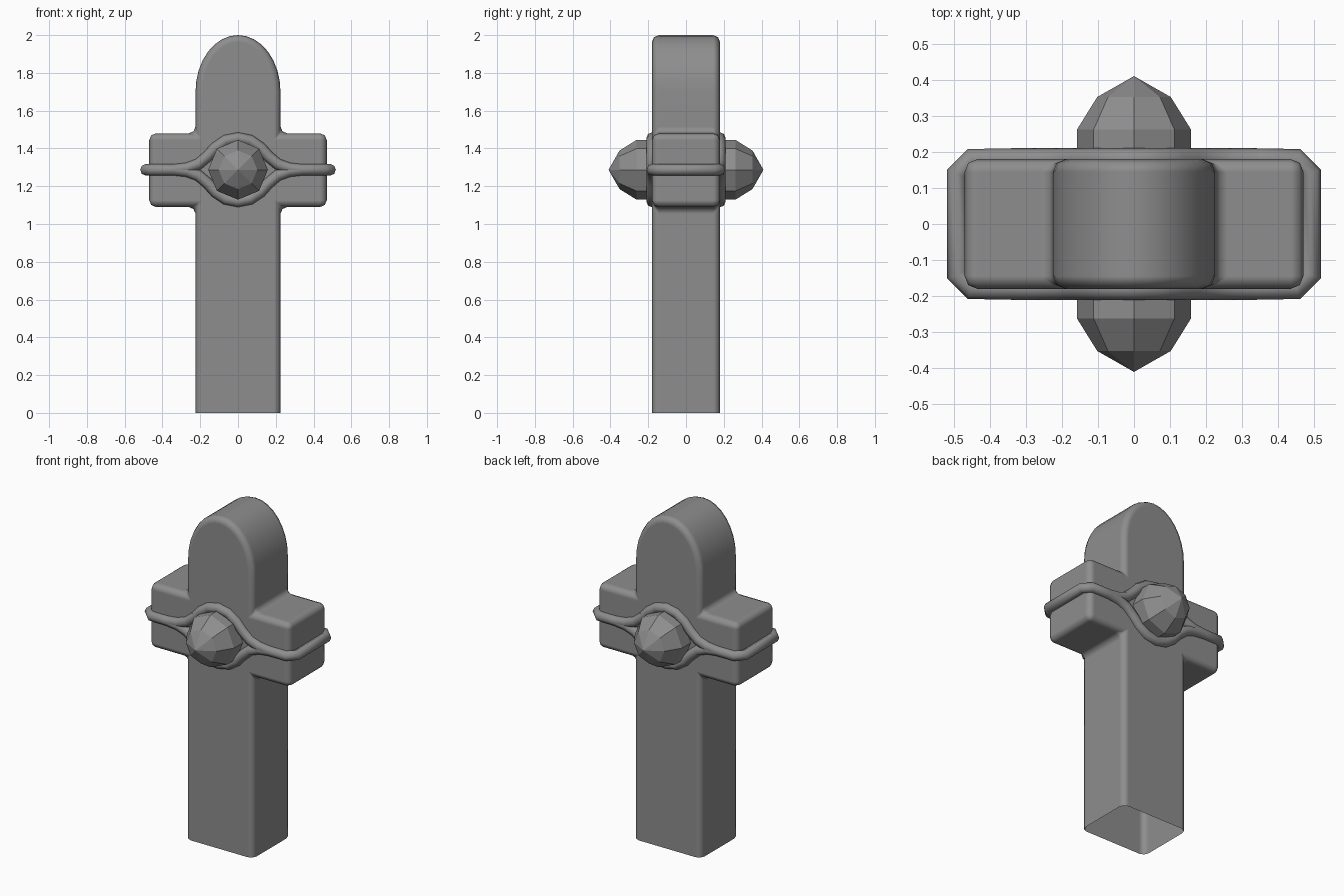
import bpy, bmesh, math
from mathutils import Matrix

if "Cube" in bpy.data.objects:
    bpy.data.objects.remove(bpy.data.objects["Cube"], do_unlink=True)

stone = bpy.data.materials.new("grey stone")
stone.use_nodes = True
GREY = (0.27, 0.27, 0.27, 1)
stone.diffuse_color = GREY
stone.node_tree.nodes["Principled BSDF"].inputs["Base Color"].default_value = GREY

MID = 1.287      # height of the gems and band


def add_object(name, data):
    ob = bpy.data.objects.new(name, data)
    bpy.context.collection.objects.link(ob)
    data.materials.append(stone)
    return ob


def mesh_object(name, bm, smooth):
    bmesh.ops.recalc_face_normals(bm, faces=bm.faces)
    for f in bm.faces:
        f.smooth = smooth
    me = bpy.data.meshes.new(name)
    bm.to_mesh(me)
    bm.free()
    return add_object(name, me)


# Cross-shaped pillar with rounded top, hollow underneath
W, DEPTH = 0.225, 0.18
half = [(W, 0), (W, 1.09), (0.47, 1.09), (0.47, 1.48), (W, 1.48)]
arch = [(W * math.cos(a), 1.7 + 0.3 * math.sin(a))
        for a in (math.pi * i / 16 for i in range(17))]
outline = half + arch + [(-x, z) for x, z in reversed(half)]
bm = bmesh.new()
front = [bm.verts.new((x, -DEPTH, z)) for x, z in outline]
back = [bm.verts.new((x, DEPTH, z)) for x, z in outline]
bm.faces.new(front)
bm.faces.new(back)
for i in range(len(outline) - 1):      # the closing bottom face stays open
    bm.faces.new((front[i], front[i + 1], back[i + 1], back[i]))
pillar = mesh_object("pillar", bm, True)
bevel = pillar.modifiers.new("soft edges", "BEVEL")
bevel.width = 0.036
bevel.segments = 2
bevel.limit_method = "ANGLE"
bevel.angle_limit = math.radians(40)
bevel.harden_normals = True

# Band that wraps the arms and splits into a loop around each gem
rise = [(0, 0.168), (0.065, 0.155), (0.12, 0.117), (0.16, 0.072),
        (0.21, 0.03), (0.27, 0.008), (0.34, 0), (0.45, 0)]
for name, sign in (("upper_band", 1), ("lower_band", -1)):
    quarter = [(x, DEPTH, h) for x, h in rise] + [(0.49, 0.14, 0)]
    right_side = quarter + [(x, -y, h) for x, y, h in reversed(quarter)]
    left_side = [(-x, y, h) for x, y, h in reversed(right_side[1:-1])]
    path = right_side + left_side
    curve = bpy.data.curves.new(name, "CURVE")
    curve.dimensions = "3D"
    curve.bevel_depth = 0.03
    curve.bevel_resolution = 2
    spline = curve.splines.new("POLY")
    spline.points.add(len(path) - 1)
    for p, (x, y, h) in zip(spline.points, path):
        p.co = (x, y, MID + sign * h, 1)
    spline.use_cyclic_u = True
    spline.use_smooth = True
    add_object(name, curve)

# Faceted gem on the front and back
SIDES = 8
for name, sign in (("front_gem", -1), ("back_gem", 1)):
    bm = bmesh.new()
    rings = []
    for r, y in ((0.158, 0.15), (0.158, 0.262), (0.102, 0.352)):
        rings.append([bm.verts.new((r * math.cos(a), sign * y, MID + r * math.sin(a)))
                      for a in (math.tau * i / SIDES for i in range(SIDES))])
    tip = bm.verts.new((0, sign * 0.41, MID))
    for i in range(SIDES):
        j = (i + 1) % SIDES
        for a, b in zip(rings, rings[1:]):
            bm.faces.new((a[i], a[j], b[j], b[i]))
        bm.faces.new((rings[-1][i], rings[-1][j], tip))
    bm.faces.new(rings[0])
    mesh_object(name, bm, False)
